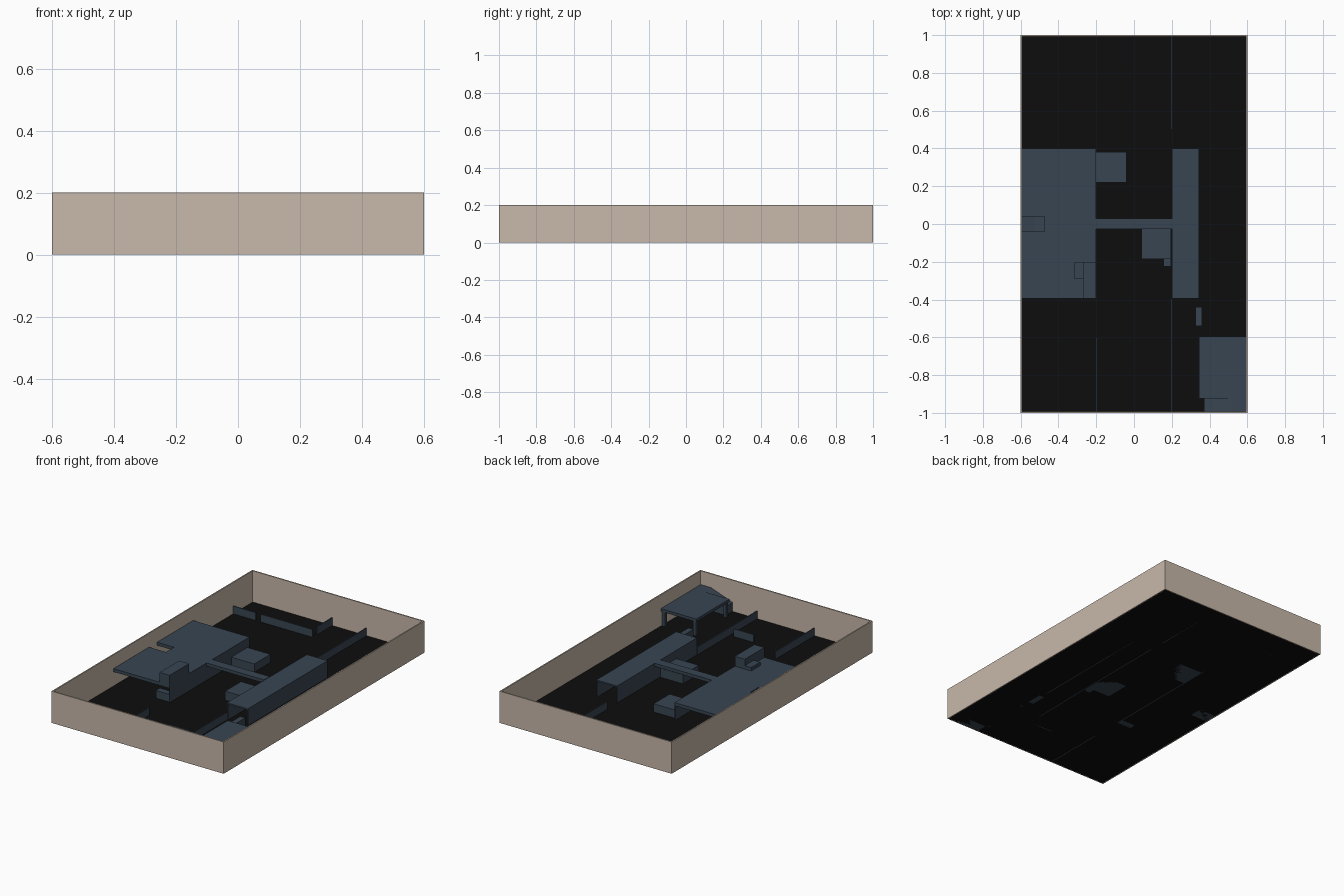
import bpy, bmesh

if "Cube" in bpy.data.objects:
    bpy.data.objects.remove(bpy.data.objects["Cube"])


def material(name, rgb):
    m = bpy.data.materials.new(name)
    m.diffuse_color = (*rgb, 1)
    m.use_nodes = True
    m.node_tree.nodes["Principled BSDF"].inputs["Base Color"].default_value = m.diffuse_color
    return m


BEIGE = material("beige", (0.58, 0.48, 0.40))
BLACK = material("black", (0.004, 0.004, 0.004))
SLATE = material("slate", (0.04, 0.06, 0.085))


def prism(name, profile, y0, y1, mat):
    """Extrude an x-z profile from y0 to y1."""
    bm = bmesh.new()
    f = bm.faces.new([bm.verts.new((x, y0, z)) for x, z in profile])
    new = bmesh.ops.extrude_face_region(bm, geom=[f])["geom"]
    bmesh.ops.translate(bm, vec=(0, y1 - y0, 0),
                        verts=[v for v in new if isinstance(v, bmesh.types.BMVert)])
    bmesh.ops.recalc_face_normals(bm, faces=bm.faces)
    me = bpy.data.meshes.new(name)
    bm.to_mesh(me)
    bm.free()
    me.materials.append(mat)
    ob = bpy.data.objects.new(name, me)
    bpy.context.collection.objects.link(ob)
    return ob


def box(name, x0, x1, y0, y1, z0, z1, mat=SLATE):
    return prism(name, [(x0, z0), (x1, z0), (x1, z1), (x0, z1)], y0, y1, mat)


T = 0.006     # thin panel thickness
TOP = 0.113   # counter height
LOW = 0.052   # low partition height

# Floor and surrounding walls
box("floor", -0.595, 0.595, -0.995, 0.995, 0, 0.003, BLACK)
for side, s in (("left", -1), ("right", 1)):
    a, b = sorted((s * 0.592, s * 0.6))
    box(f"{side}_outer_wall", a, b, -1, 1, 0, 0.2, BEIGE)
for side, s in (("front", -1), ("back", 1)):
    a, b = sorted((s * 0.992, s * 1.0))
    box(f"{side}_outer_wall", -0.592, 0.592, a, b, 0, 0.2, BEIGE)

# Left platform: thin slab with a notch beside the wall, held by a side panel
S = TOP - 0.02
box("platform_main", -0.475, -0.2, -0.395, 0.4, S, TOP)
box("platform_back_part", -0.592, -0.475, 0.04, 0.4, S, TOP)
box("platform_front_part", -0.592, -0.475, -0.395, -0.04, S, TOP)
box("platform_side_panel", -0.2 - T, -0.2, -0.395, 0.4, 0, S)

# Steps in the notch, below the platform
prism("notch_step", [(-0.592, 0), (-0.475, 0), (-0.475, 0.06), (-0.53, 0.06), (-0.592, 0.02)],
      -0.04, 0.04, SLATE)

# Raised cabinet and lower ledge on the platform
box("platform_cabinet", -0.27, -0.2, -0.395, -0.2, TOP, 0.175)
box("platform_ledge", -0.315, -0.27, -0.29, -0.2, TOP, 0.135)
box("low_bench", -0.3, -0.206, -0.39, -0.35, 0, LOW)

# Right counter: slab on two long panels with open ends
box("counter_top", 0.2, 0.345, -0.395, 0.4, TOP - 0.012, TOP - 0.003)
for name, x in (("counter_inner_panel", 0.2), ("counter_outer_panel", 0.345 - T)):
    box(name, x, x + T, -0.395, 0.4, 0, TOP - 0.012)

# Bridge between the platform and the counter
box("bridge", -0.2, 0.2, -0.027, 0.03, TOP - 0.02, TOP)

# Low blocks on either side of the bridge
box("back_block", -0.2, -0.04, 0.22, 0.38, 0, 0.055)
box("front_block", 0.04, 0.197, -0.185, -0.027, 0, 0.06)
box("front_block_step", 0.155, 0.197, -0.225, -0.185, 0, 0.03)

# Low partitions with door gaps
for name, x, y0, y1 in (("back_right", 0.2, 0.5, 0.992), ("back_middle", -0.04, 0.84, 0.992),
                        ("front_right", 0.2, -0.992, -0.395), ("front_left", -0.2, -0.992, -0.6)):
    box(f"{name}_partition", x - T / 2, x + T / 2, y0, y1, 0, LOW)
for name, y, x0, x1 in (("back_left", 0.8, -0.592, -0.435), ("back_long", 0.8, -0.4, -0.04),
                        ("front_short", -0.72, 0.03, 0.17)):
    box(f"{name}_partition", x0, x1, y - T / 2, y + T / 2, 0, LOW)

# Corner table on legs, with a sloping unit behind it
box("table_top", 0.345, 0.592, -0.925, -0.595, TOP - 0.018, TOP)
for i, x in enumerate((0.35, 0.567)):
    for j, y in enumerate((-0.92, -0.62)):
        box(f"table_leg_{i}_{j}", x, x + 0.02, y, y + 0.02, 0, TOP - 0.018)
prism("sloping_unit", [(0.37, 0), (0.592, 0), (0.592, TOP), (0.52, TOP), (0.37, 0.06)],
      -0.992, -0.925, SLATE)
box("small_stand", 0.325, 0.36, -0.54, -0.44, 0, 0.075)
